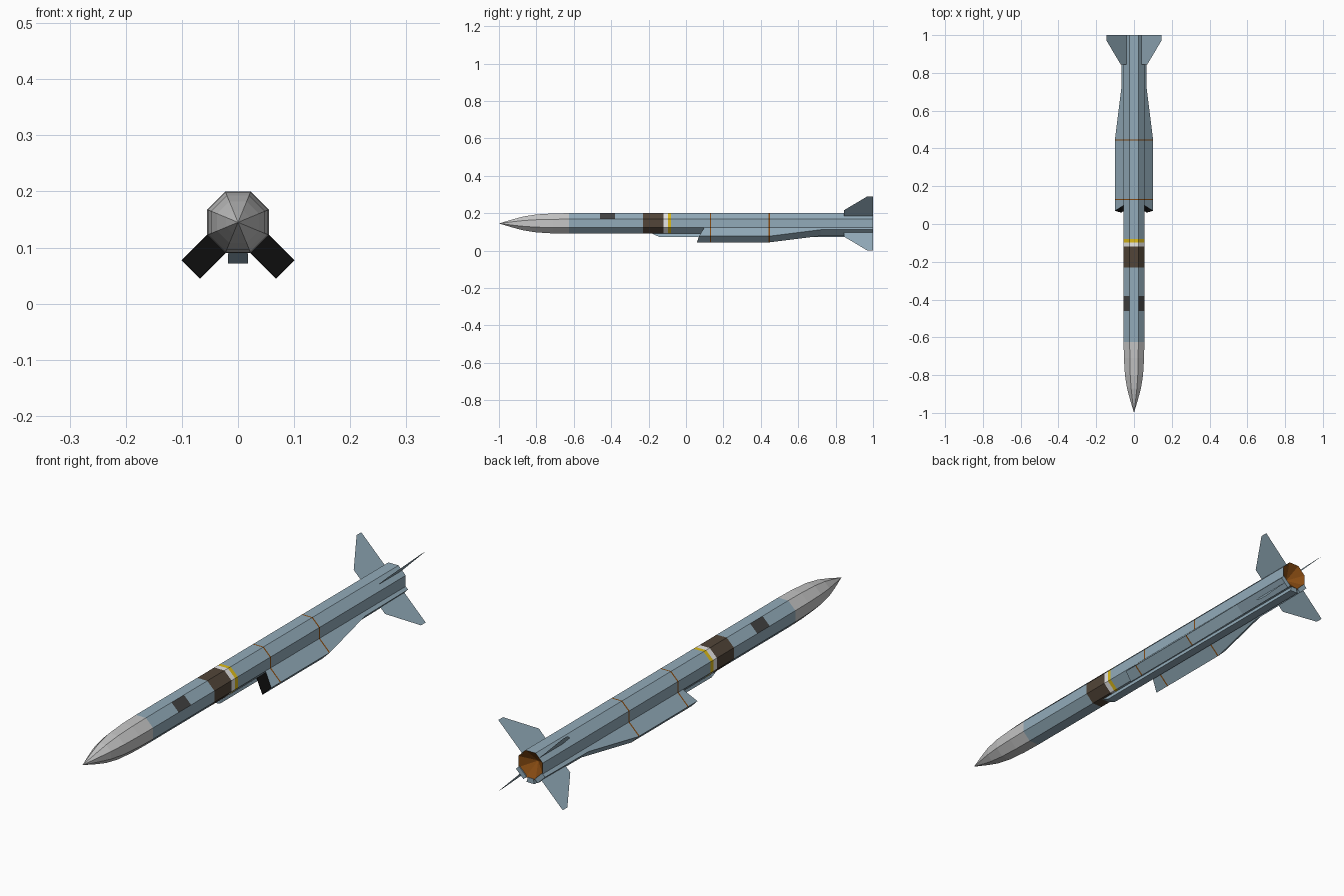
import bpy, bmesh, math

if "Cube" in bpy.data.objects:
    bpy.data.objects.remove(bpy.data.objects["Cube"])

ZC = 0.145            # height of the body axis
AP = 0.055            # octagon apothem
D = math.sqrt(0.5)

COLOURS = {
    "blue_grey": (0.29, 0.41, 0.49), "nose_grey": (0.56, 0.56, 0.56),
    "brown": (0.085, 0.06, 0.04), "white": (0.8, 0.8, 0.8),
    "yellow": (0.72, 0.5, 0.01), "dark_grey": (0.055, 0.055, 0.055),
    "black": (0.004, 0.004, 0.004), "rust_orange": (0.24, 0.07, 0.006),
}
NAMES = list(COLOURS)
MATS = []
for n, c in COLOURS.items():
    m = bpy.data.materials.new(n)
    m.diffuse_color = (*c, 1)
    m.use_nodes = True
    m.node_tree.nodes["Principled BSDF"].inputs["Base Color"].default_value = m.diffuse_color
    MATS.append(m)


def finish(name, bm, closed=True):
    if closed:
        bmesh.ops.recalc_face_normals(bm, faces=bm.faces)
    me = bpy.data.meshes.new(name)
    for m in MATS:
        me.materials.append(m)
    bm.to_mesh(me)
    bm.free()
    ob = bpy.data.objects.new(name, me)
    bpy.context.collection.objects.link(ob)
    return ob


def loft(name, rings, colours, caps=(None, None), rule=None):
    """Skin rings of points; a ring of one point is an apex. One colour per span."""
    bm = bmesh.new()
    vs = [[bm.verts.new(p) for p in r] for r in rings]
    for a, b, col in zip(vs, vs[1:], colours):
        n = max(len(a), len(b))
        for i in range(n):
            j = (i + 1) % n
            if len(a) == 1:
                q = (a[0], b[j], b[i])
            elif len(b) == 1:
                q = (a[i], a[j], b[0])
            else:
                q = (a[i], a[j], b[j], b[i])
            f = bm.faces.new(q)
            c = rule(f, col) if rule else col
            f.material_index = NAMES.index(c)
    for ring, c in zip((vs[0], vs[-1]), caps):
        if c:
            bm.faces.new(ring).material_index = NAMES.index(c)
    return finish(name, bm)


def octagon(y, r):
    if r == 0:
        return [(0, y, ZC)]
    R = r / math.cos(math.pi / 8)
    angs = [math.pi / 8 + k * math.pi / 4 for k in range(8)]
    return [(R * math.cos(a), y, ZC + R * math.sin(a)) for a in angs]


# Body: nose, painted bands and recessed nozzle in one skin
stations = [(-1, 0, "nose_grey"), (-0.93, 0.021, "nose_grey"), (-0.87, 0.037, "nose_grey"),
            (-0.8, 0.048, "nose_grey"), (-0.71, 0.0535, "nose_grey"), (-0.625, AP, "blue_grey"),
            (-0.46, AP, "panel"), (-0.38, AP, "blue_grey"), (-0.23, AP, "brown"),
            (-0.12, AP, "white"), (-0.097, AP, "yellow"), (-0.08, AP, "blue_grey"),
            (0.127, AP, "rust_orange"), (0.133, AP, "blue_grey"), (0.442, AP, "rust_orange"),
            (0.448, AP, "blue_grey"), (1, AP, "rust_orange"), (0.95, 0, "")]


def panel_rule(f, col):
    # dark windows only on the two upper diagonal faces
    if col != "panel":
        return col
    c = f.calc_center_median()
    return "dark_grey" if c.z > ZC + 0.02 and abs(c.x) > 0.02 else "blue_grey"


loft("missile_body", [octagon(y, r) for y, r, _ in stations],
     [c for _, _, c in stations[:-1]], rule=panel_rule)


# Intake ducts on the lower diagonals
def duct_ring(s, ys, outer, h=0.0235, inner=0.05):
    if not isinstance(ys, tuple):
        ys = (ys,) * 4
    # inner upper, outer upper, outer lower, inner lower
    uv = [(inner, h), (outer, h), (outer, -h), (inner, -h)]
    return [(s * (u + v) * D, y, ZC - (u - v) * D) for (u, v), y in zip(uv, ys)]


lip = (0.1, 0.07, 0.06, 0.09)
for s, side in ((-1, "left"), (1, "right")):
    O = 0.119
    rings = [duct_ring(s, 0.15, O - 0.002, 0.0215, 0.052),
             duct_ring(s, lip, O - 0.002, 0.0215, 0.052),
             duct_ring(s, lip, O)]
    rings += [duct_ring(s, y, O) for y in (0.127, 0.133, 0.442, 0.448)]
    rings += [duct_ring(s, 0.72, 0.071), duct_ring(s, 1, 0.069)]
    g, o = "blue_grey", "rust_orange"
    loft(side + "_intake_duct", rings, ["black", "black", g, o, g, o, g, g], ("black", g))


# Belly fairing with a sloped front
def fairing_ring(y, z):
    return [(-0.012, y, 0.092), (0.012, y, 0.092), (0.018, y, z), (-0.018, y, z)]


loft("belly_fairing", [fairing_ring(-0.18, 0.0895), fairing_ring(-0.14, 0.072),
                       fairing_ring(1, 0.072)], ["blue_grey"] * 2, ("blue_grey",) * 2)

# Four sheet-thin tail fins in an X
fin_profile = [(0.05, 0.845), (0.1, 0.845), (0.205, 0.97), (0.205, 1.0), (0.05, 1.0)]
for sx, a in ((-1, "left"), (1, "right")):
    for sz, b in ((-1, "lower"), (1, "upper")):
        bm = bmesh.new()
        bm.faces.new([bm.verts.new((sx * r * D, y, ZC + sz * r * D)) for r, y in fin_profile])
        finish(f"{b}_{a}_tail_fin", bm, closed=False)
